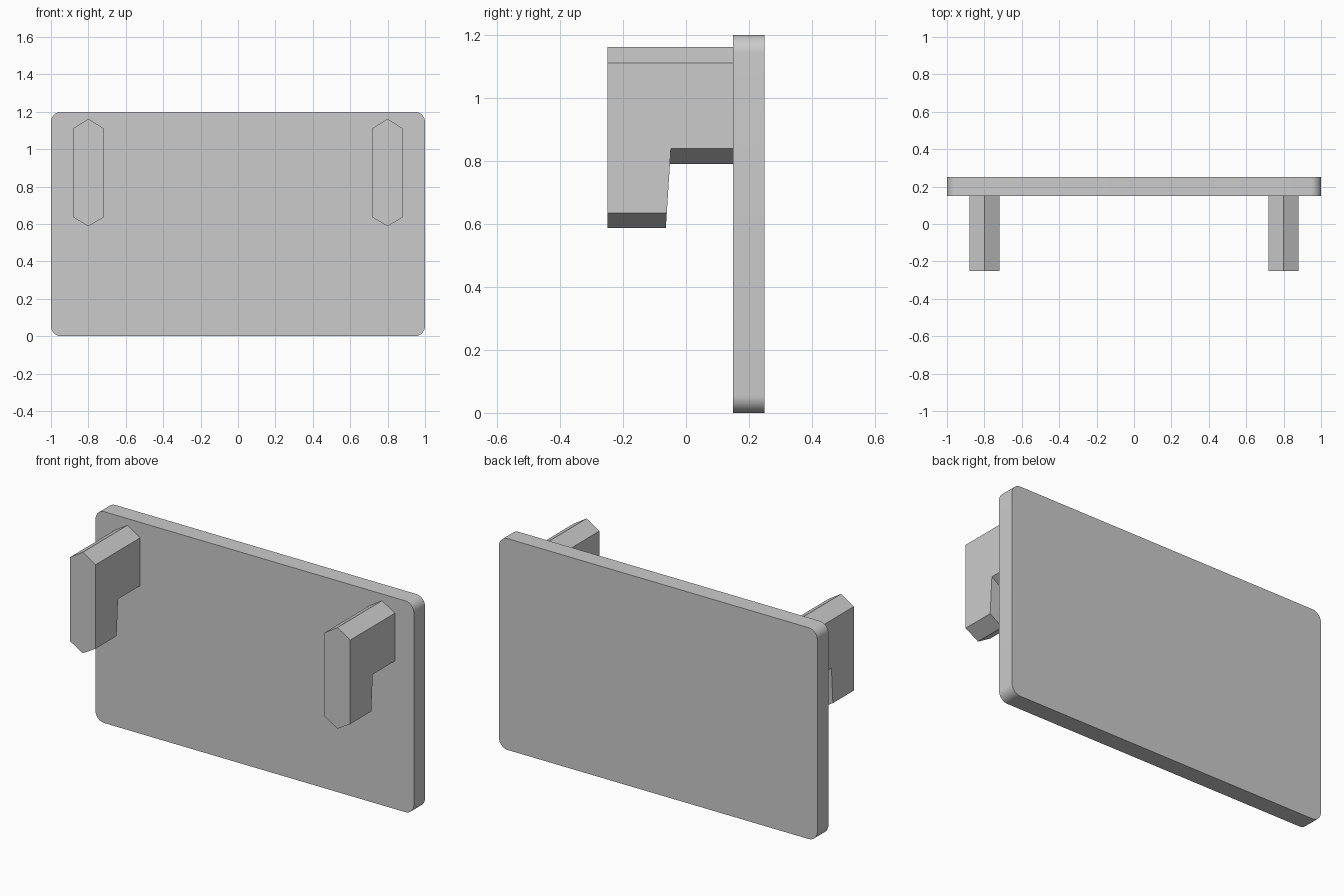
import bpy
import bmesh

default = bpy.data.objects.get("Cube")
if default:
    bpy.data.objects.remove(default, do_unlink=True)

GREY = (0.6, 0.6, 0.6, 1.0)
grey = bpy.data.materials.new("plain_grey")
grey.use_nodes = True
grey.diffuse_color = GREY
grey.node_tree.nodes["Principled BSDF"].inputs["Base Color"].default_value = GREY


def make_object(name, bm):
    bmesh.ops.recalc_face_normals(bm, faces=bm.faces)
    mesh = bpy.data.meshes.new(name)
    bm.to_mesh(mesh)
    bm.free()
    mesh.materials.append(grey)
    obj = bpy.data.objects.new(name, mesh)
    bpy.context.collection.objects.link(obj)
    return obj


# Upright panel: a thin box whose four corners are rounded
bm = bmesh.new()
bmesh.ops.create_cube(bm, size=1)
for v in bm.verts:
    v.co = (v.co.x * 2, v.co.y * 0.1 + 0.2, v.co.z * 1.2 + 0.6)
corners = [e for e in bm.edges if abs(e.verts[0].co.y - e.verts[1].co.y) > 0.05]
bmesh.ops.bevel(bm, geom=corners, offset=0.055, offset_type='OFFSET',
                segments=10, profile=0.5, affect='EDGES')
panel = make_object("panel", bm)
bpy.context.view_layer.objects.active = panel
panel.select_set(True)
bpy.ops.object.shade_smooth_by_angle(angle=0.6)
panel.select_set(False)

FRONT, BACK, HALF = -0.25, 0.15, 0.08


def hook_profile(top, tip, arm):
    """Side outline of the hook; its inner face leans slightly backwards."""
    lean = lambda z: -0.064 + (z - 0.588) * 0.0635
    return [(FRONT, tip), (lean(tip), tip), (lean(arm), arm),
            (BACK, arm), (BACK, top), (FRONT, top)]


# Hooks: a ridged middle outline joined to two lower side outlines
def make_hook(name, x):
    bm = bmesh.new()
    side = hook_profile(1.112, 0.635, 0.84)
    ridge = hook_profile(1.162, 0.588, 0.79)
    rings = [[bm.verts.new((x + dx, y, z)) for y, z in outline]
             for dx, outline in ((-HALF, side), (0, ridge), (HALF, side))]
    for a, b in zip(rings, rings[1:]):
        for i in range(len(a)):
            j = (i + 1) % len(a)
            bm.faces.new((a[i], a[j], b[j], b[i]))
    bm.faces.new(rings[0])
    bm.faces.new(rings[2])
    # Merge the flat halves of the front, inner and back faces
    bm.normal_update()
    flat = [e for e in bm.edges if len(e.link_faces) == 2
            and all(abs(v.co.x - x) < 0.001 for v in e.verts)
            and e.calc_face_angle(0) < 0.02]
    bmesh.ops.dissolve_edges(bm, edges=flat, use_verts=False)
    return make_object(name, bm)


for label, sign in (("left", 1), ("right", -1)):
    make_hook(label + "_hook", sign * 0.8)
